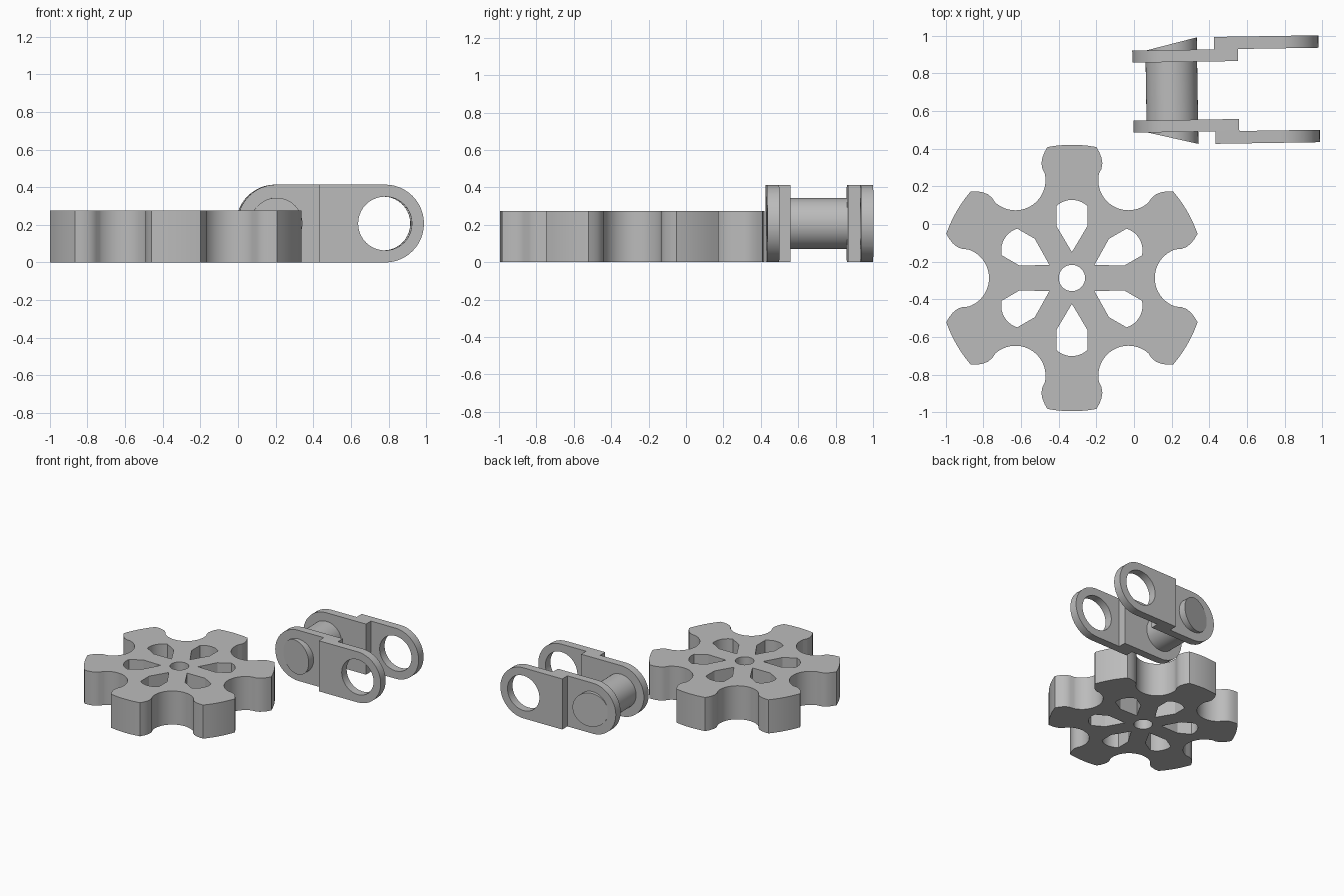
import bpy, bmesh
from math import sin, cos, radians, pi
from mathutils import Matrix

if "Cube" in bpy.data.objects:
    bpy.data.objects.remove(bpy.data.objects["Cube"])

grey = bpy.data.materials.new("plain grey")
grey.diffuse_color = (0.5, 0.5, 0.5, 1)
grey.use_nodes = True
grey.node_tree.nodes["Principled BSDF"].inputs["Base Color"].default_value = grey.diffuse_color


def arc(cx, cy, r, a0, a1, n):
    """Points on an arc, angles in degrees, both ends included."""
    return [(cx + r * cos(radians(a0 + (a1 - a0) * i / n)),
             cy + r * sin(radians(a0 + (a1 - a0) * i / n))) for i in range(n + 1)]


def turn(points, degrees):
    c, s = cos(radians(degrees)), sin(radians(degrees))
    return [(x * c - y * s, x * s + y * c) for x, y in points]


def prism(name, loops, z0, z1):
    """Extrude an outline (first loop) with holes (other loops) from z0 to z1."""
    curve = bpy.data.curves.new(name, 'CURVE')
    curve.dimensions = '2D'
    curve.fill_mode = 'BOTH'
    curve.extrude = (z1 - z0) / 2
    for loop in loops:
        sp = curve.splines.new('POLY')
        sp.points.add(len(loop) - 1)
        for p, (x, y) in zip(sp.points, loop):
            p.co = (x, y, 0, 1)
        sp.use_cyclic_u = True
    tmp = bpy.data.objects.new(name, curve)
    bpy.context.collection.objects.link(tmp)
    dg = bpy.context.evaluated_depsgraph_get()
    mesh = bpy.data.meshes.new_from_object(tmp.evaluated_get(dg))
    bpy.data.objects.remove(tmp)
    bm = bmesh.new()
    bm.from_mesh(mesh)
    bmesh.ops.remove_doubles(bm, verts=bm.verts, dist=1e-5)
    bmesh.ops.recalc_face_normals(bm, faces=bm.faces)
    bmesh.ops.translate(bm, vec=(0, 0, (z0 + z1) / 2), verts=bm.verts)
    bm.to_mesh(mesh)
    bm.free()
    return add(name, mesh)


def add(name, mesh):
    mesh.materials.clear()
    mesh.materials.append(grey)
    ob = bpy.data.objects.new(name, mesh)
    bpy.context.collection.objects.link(ob)
    return ob


def smooth(ob):
    bpy.ops.object.select_all(action='DESELECT')
    ob.select_set(True)
    bpy.context.view_layer.objects.active = ob
    bpy.ops.object.shade_smooth_by_angle(angle=radians(30))


# Sprocket: six teeth with round valleys between, six slots and a centre hole
flank = [(0.157, 0.58), (0.162, 0.61), (0.157, 0.64), (0.146, 0.668)]
tooth = (arc(0.30, 0.52, 0.16, 312, 168, 24) + flank
         + arc(0, 0, 0.708, 79.4, 100.6, 6)
         + [(-x, y) for x, y in reversed(flank)])
slot = [(0, 0.138), (0.082, 0.275)] + arc(0, 0.295, 0.12, 47, 133, 10) + [(-0.082, 0.275)]
outline = [p for k in range(6) for p in turn(tooth, 60 * k)]
holes = [turn(slot, 60 * k) for k in range(6)]
centre_hole = arc(0, 0, 0.07, 0, 360, 32)[:-1]
sprocket = prism("sprocket", [outline, centre_hole] + holes, 0, 0.275)
sprocket.location = (-0.33, -0.287, 0)
smooth(sprocket)

# Chain link, in its own frame: length on x, pin along y
H, R, L = 0.207, 0.137, 0.288     # end radius, pin radius, half pitch
IN, MID, OUT = 0.154, 0.218, 0.284
place = Matrix.Translation((0.489, 0.711, H)) @ Matrix.Rotation(radians(0.9), 4, 'Z')

# Side plates: a stepped strip trimmed to a round-ended outline with a hole
step = [(-0.6, IN), (0.067, IN), (0.067, MID), (0.6, MID),
        (0.6, OUT), (-0.06, OUT), (-0.06, MID), (-0.6, MID)]
stadium = arc(L, 0, H, -90, 90, 24) + arc(-L, 0, H, 90, 270, 24)
eye = arc(L, 0, 0.143, 0, 360, 40)[:-1]
for side, name in ((-1, "front_side_plate"), (1, "back_side_plate")):
    plate = prism(name, [[(x, side * y) for x, y in step]], -0.4, 0.4)
    trim = prism("plate_trim", [stadium, eye], -0.5, 0.5)
    trim.data.transform(Matrix.Rotation(pi / 2, 4, 'X'))
    trim.hide_render = True
    mod = plate.modifiers.new("trim", 'BOOLEAN')
    mod.operation, mod.solver, mod.object = 'INTERSECT', 'EXACT', trim
    bpy.context.view_layer.objects.active = plate
    bpy.ops.object.modifier_apply(modifier="trim")
    bpy.data.objects.remove(trim)
    plate.matrix_world = place
    smooth(plate)

# Pin: cylinder through both plates, with slanted ends
bm = bmesh.new()
bmesh.ops.create_cone(bm, cap_ends=True, segments=48, radius1=R, radius2=R, depth=2)
bmesh.ops.rotate(bm, matrix=Matrix.Rotation(pi / 2, 3, 'X'), verts=bm.verts)
for v in bm.verts:
    reach = MID - 0.001 + (v.co.x + R) / (2 * R) * (OUT - MID)
    v.co.y = reach if v.co.y > 0 else -reach
    v.co.x -= L
pin_mesh = bpy.data.meshes.new("pin")
bm.to_mesh(pin_mesh)
bm.free()
pin = add("pin", pin_mesh)
pin.matrix_world = place
smooth(pin)
